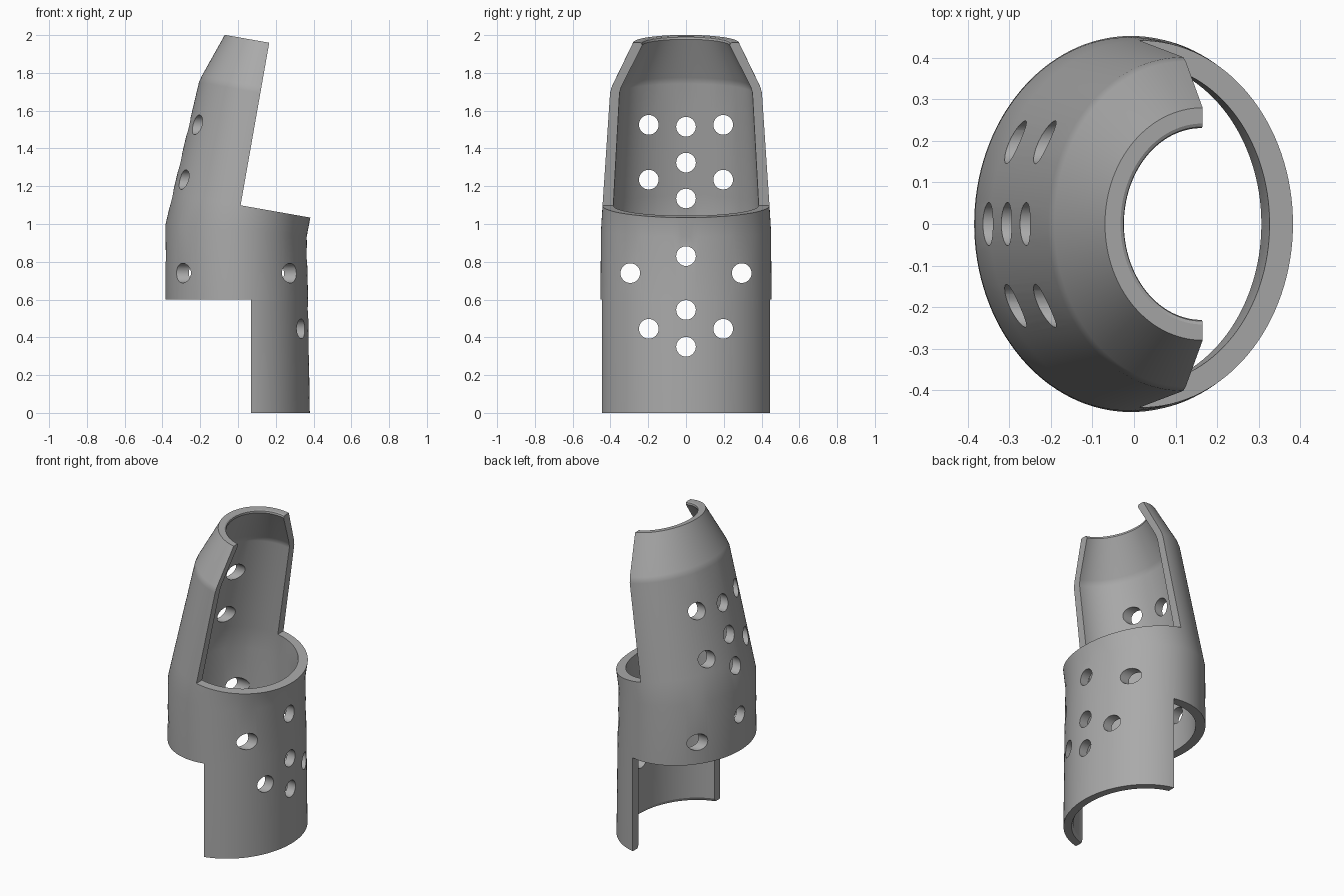
import bpy, bmesh
from math import sin, cos, pi, radians
from mathutils import Matrix, Vector

cube = bpy.data.objects.get("Cube")
if cube:
    bpy.data.objects.remove(cube)

SEG = 128
TILT = radians(10)
BEND = Vector((-0.01, 0, 0.965))            # where the sleeve axis bends
AXIS = Vector((sin(TILT), 0, cos(TILT)))


def straight(z, x, rx, ry):
    return Vector((x, 0, z)), 0, rx, ry


def tilted(s, rx, ry, shift=0):
    side = Vector((cos(TILT), 0, -sin(TILT)))
    return BEND + AXIS * s + side * shift, TILT, rx, ry


def ring(bm, station):
    centre, tilt, rx, ry = station
    verts = []
    for i in range(SEG):
        a = 2 * pi * i / SEG
        u = rx * cos(a)
        verts.append(bm.verts.new(centre + Vector((u * cos(tilt), ry * sin(a), -u * sin(tilt)))))
    return verts


def new_object(name, bm):
    bmesh.ops.recalc_face_normals(bm, faces=bm.faces)
    mesh = bpy.data.meshes.new(name)
    bm.to_mesh(mesh)
    bm.free()
    obj = bpy.data.objects.new(name, mesh)
    bpy.context.collection.objects.link(obj)
    return obj


# Sleeve wall: outside going up, then inside going down
outer = [
    straight(0, -0.003, 0.383, 0.452),
    straight(0.6, -0.007, 0.378, 0.453),
    (BEND, TILT / 2, 0.375, 0.45),
    tilted(0.136, 0.37, 0.442, 0.005),
    tilted(0.74, 0.33, 0.402),
    tilted(0.775, 0.321, 0.392),
    tilted(1.01, 0.239, 0.28),
]


def inset(station, t):
    c, tilt, rx, ry = station
    return c, tilt, rx - t, ry - t


inner = [
    tilted(1.01, 0.201, 0.242),             # rounded inner lip
    tilted(1.006, 0.193, 0.234),
    tilted(0.995, 0.19, 0.231),
    inset(outer[5], 0.05), inset(outer[4], 0.05),
    inset(outer[3], 0.057), inset(outer[2], 0.057), inset(outer[1], 0.057),
    straight(0.02, -0.003, 0.326, 0.395),
    straight(0, -0.003, 0.336, 0.405),
]
bm = bmesh.new()
rings = [ring(bm, s) for s in outer + inner]
for a, b in zip(rings, rings[1:] + rings[:1]):
    for i in range(SEG):
        j = (i + 1) % SEG
        bm.faces.new((a[i], a[j], b[j], b[i]))
sleeve = new_object("finger_sleeve", bm)

# Cutter for the open back of the lower half
bm = bmesh.new()
bmesh.ops.create_cube(bm, size=1, matrix=Matrix.Translation((-0.432, 0, 0.1)))
bmesh.ops.scale(bm, vec=(1, 2, 1), verts=bm.verts)
lower_cut = new_object("lower_opening_cutter", bm)

# Cutter for the open side of the tilted upper half
bm = bmesh.new()
frame = Matrix.Translation(BEND + AXIS * 0.136) @ Matrix.Rotation(TILT, 4, 'Y')
box = Matrix.Translation((0.5, 0, 0.75)) @ Matrix.Diagonal((1, 2, 1.5, 1))
bmesh.ops.create_cube(bm, size=1, matrix=frame @ box)
upper_cut = new_object("upper_opening_cutter", bm)

# Ventilation holes, all drilled straight across
holes = [(0, z) for z in (0.35, 0.545, 0.83, 1.135, 1.325, 1.515)]
for y, z in ((0.197, 0.445), (0.295, 0.74), (0.197, 1.235), (0.197, 1.525)):
    holes += [(y, z), (-y, z)]
bm = bmesh.new()
for y, z in holes:
    bmesh.ops.create_cone(bm, cap_ends=True, segments=32, radius1=0.052, radius2=0.052, depth=2,
                          matrix=Matrix.Translation((0, y, z)) @ Matrix.Rotation(pi / 2, 4, 'Y'))
hole_cut = new_object("vent_hole_cutter", bm)

bpy.ops.object.select_all(action='DESELECT')
bpy.context.view_layer.objects.active = sleeve
sleeve.select_set(True)
for cutter in (lower_cut, upper_cut, hole_cut):
    cutter.hide_render = True
    mod = sleeve.modifiers.new("cut", 'BOOLEAN')
    mod.operation = 'DIFFERENCE'
    mod.solver = 'EXACT'
    mod.object = cutter
    bpy.ops.object.modifier_apply(modifier=mod.name)
    bpy.data.objects.remove(cutter)

# Plain grey plastic
mat = bpy.data.materials.new("grey_plastic")
mat.use_nodes = True
grey = (0.4, 0.4, 0.4, 1)
mat.diffuse_color = grey
mat.node_tree.nodes["Principled BSDF"].inputs["Base Color"].default_value = grey
sleeve.data.materials.clear()
sleeve.data.materials.append(mat)

# Smooth walls with crisp cut edges
bpy.ops.object.shade_smooth_by_angle(angle=radians(25))
weighted = sleeve.modifiers.new("even_shading", 'WEIGHTED_NORMAL')
weighted.keep_sharp = True
